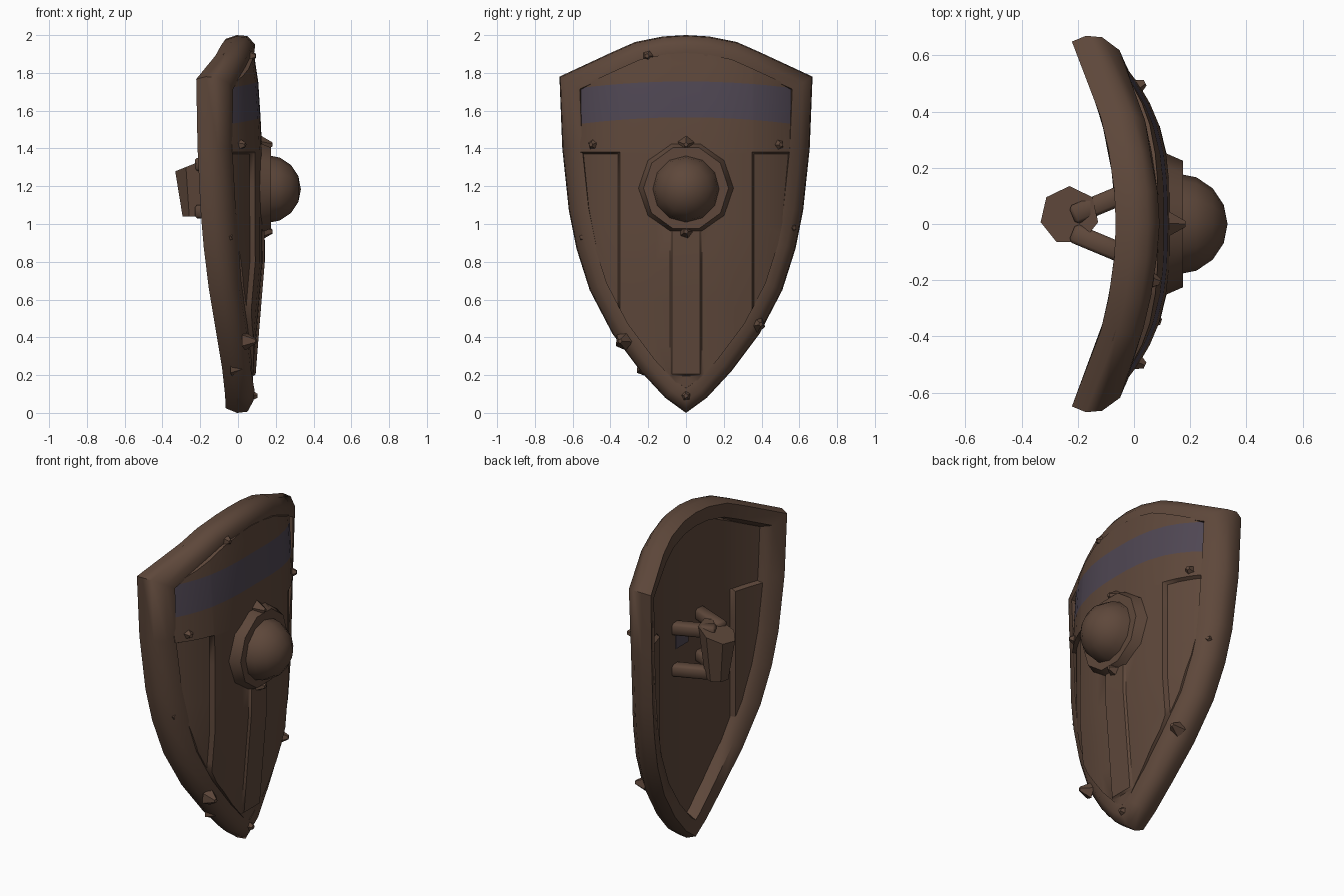
import bpy, bmesh, math, random
from mathutils import Vector, Matrix

if "Cube" in bpy.data.objects:
    bpy.data.objects.remove(bpy.data.objects["Cube"])

random.seed(4)


def material(name, rgb):
    m = bpy.data.materials.new(name)
    m.diffuse_color = (*rgb, 1)
    m.use_nodes = True
    m.node_tree.nodes["Principled BSDF"].inputs["Base Color"].default_value = m.diffuse_color
    return m


WOOD = material("dark brown wood", (0.112, 0.064, 0.043))
BAND = material("faded violet paint", (0.078, 0.062, 0.086))


def finish(name, bm, recalc=True, angle=55):
    if recalc:
        bmesh.ops.recalc_face_normals(bm, faces=bm.faces)
    me = bpy.data.meshes.new(name)
    bm.to_mesh(me)
    bm.free()
    me.materials.append(WOOD)
    me.materials.append(BAND)
    ob = bpy.data.objects.new(name, me)
    bpy.context.collection.objects.link(ob)
    bpy.ops.object.select_all(action='DESELECT')
    ob.select_set(True)
    bpy.context.view_layer.objects.active = ob
    bpy.ops.object.shade_smooth_by_angle(angle=math.radians(angle))
    return ob


# Shield outline in (y, z), counter-clockwise from the bottom tip
half = [(.11, .08), (.24, .22), (.39, .42), (.51, .65), (.58, .87), (.62, 1.07),
        (.655, 1.4), (.67, 1.78), (.39, 1.91), (.27, 1.963), (.12, 1.993)]
outline = [(0, 0)] + half + [(0, 2.0)] + [(-y, z) for y, z in reversed(half)]
N = len(outline)


def edge_normal(i):
    a, b = Vector(outline[i % N]), Vector(outline[(i + 1) % N])
    d = (b - a).normalized()
    return Vector((d.y, -d.x))


def inset(i, d):
    n0, n1 = edge_normal(i - 1), edge_normal(i)
    m = (n0 + n1).normalized()
    return Vector(outline[i]) - m * d / m.dot(n0)


def back_x(y):
    return -.065 - .37 * y * y


# Rim: a bevelled section swept around the outline
profile = [(.02, 0), (0, .06), (.005, .115), (.05, .15), (.105, .15), (.125, .06), (.10, 0)]
bm = bmesh.new()
rings = []
for i in range(N):
    ring = []
    for d, dx in profile:
        p = inset(i, d)
        j = random.uniform(-.008, .008) if d == .05 or d == .105 else 0
        ring.append(bm.verts.new((back_x(p.x) + dx + j, p.x, p.y)))
    rings.append(ring)
K = len(profile)
for i in range(N):
    a, b = rings[i], rings[(i + 1) % N]
    for k in range(K):
        bm.faces.new((a[k], b[k], b[(k + 1) % K], a[(k + 1) % K]))
finish("rim", bm)


# Board surfaces: a grid with plank steps, trimmed to the inset outline
def front_x(y, z):
    pts = [(0, .065), (.5, .105), (.8, .13), (1.4, .128), (1.75, .105), (2.1, .06)]
    x = .06
    for (z0, x0), (z1, x1) in zip(pts, pts[1:]):
        if z0 <= z <= z1:
            x = x0 + (x1 - x0) * (z - z0) / (z1 - z0)
    return x - .9 * abs(y) ** 3


def step(y, z):
    s = 0
    if abs(y) > .355 and z < 1.375:
        s -= .025
    if abs(y) < .08 and .2 < z < .99:
        s += .012
    return s


pos = [.075, .085, .16, .25, .35, .36, .43, .5, .56, .62, .7]
ys = [-y for y in reversed(pos)] + [0] + pos
zs = [-.05, .1, .195, .205, .4, .6, .8, .985, .995, 1.2, 1.37, 1.38, 1.53, 1.72, 1.85, 2.05]


def board(name, front):
    bm = bmesh.new()
    grid = []
    for z in zs:
        row = []
        for y in ys:
            arch = .035 * max(0, 1 - (y / .56) ** 2) if 1.5 < z < 1.8 else 0
            x = front_x(y, z) if front else back_x(y) + .06
            s = step(y, z) if front or abs(y) > .3 else 0
            row.append(bm.verts.new((x + s, y, z + arch)))
        grid.append(row)
    for r in range(len(zs) - 1):
        for c in range(len(ys) - 1):
            q = [grid[r][c], grid[r][c + 1], grid[r + 1][c + 1], grid[r + 1][c]]
            f = bm.faces.new(q if front else q[::-1])
            ym = (ys[c] + ys[c + 1]) / 2
            if front and zs[r] == 1.53 and abs(ym) < .56:
                f.material_index = 1
    for i in range(N):
        p, n = inset(i, .095), edge_normal(i)
        bmesh.ops.bisect_plane(bm, geom=bm.verts[:] + bm.edges[:] + bm.faces[:],
                               plane_co=(0, p.x, p.y), plane_no=(0, n.x, n.y), clear_outer=True)
    if front:  # skirt that closes the gap down into the rim
        edges = [e for e in bm.edges if e.is_boundary]
        new = bmesh.ops.extrude_edge_only(bm, edges=edges)["geom"]
        for v in (g for g in new if isinstance(g, bmesh.types.BMVert)):
            v.co.x = min(v.co.x, back_x(v.co.y) + .085)
        for f in (g for g in new if isinstance(g, bmesh.types.BMFace)):
            f.material_index = 0
            f.normal_update()
            m = f.calc_center_median()
            if f.normal.y * m.y + f.normal.z * (m.z - 1.1) < 0:
                f.normal_flip()
    finish(name, bm, recalc=False, angle=40)


board("front_board", True)
board("back_board", False)

# Boss: plate and a half dome facing +x
face_x = Matrix.Rotation(math.pi / 2, 4, 'Y')
bm = bmesh.new()
bmesh.ops.create_cone(bm, cap_ends=True, segments=10, radius1=.26, radius2=.225, depth=.08,
                      matrix=Matrix.Translation((.135, 0, 1.19)) @ face_x)
finish("boss_plate", bm)

bm = bmesh.new()
bmesh.ops.create_uvsphere(bm, u_segments=12, v_segments=8, radius=.18,
                          matrix=Matrix.Translation((.153, 0, 1.185)) @ face_x)
bmesh.ops.delete(bm, geom=[v for v in bm.verts if v.co.x < .15], context='VERTS')
for f in bm.faces:
    f.normal_update()
finish("boss_dome", bm)


# Back handle: two V-shaped brackets joined by a faceted grip
def bar(name, p, q, w, h):
    p, q = Vector(p), Vector(q)
    d = q - p
    bm = bmesh.new()
    bmesh.ops.create_cube(bm, size=1)
    bmesh.ops.scale(bm, vec=(d.length, w, h), verts=bm.verts)
    rot = Matrix.Rotation(math.atan2(d.y, d.x), 4, 'Z')
    bmesh.ops.transform(bm, matrix=Matrix.Translation((p + q) / 2) @ rot, verts=bm.verts)
    bmesh.ops.bevel(bm, geom=bm.edges[:], offset=.012, segments=1, affect='EDGES')
    finish(name, bm)


for label, z in (("upper", 1.315), ("lower", 1.065)):
    for side, s in (("left", 1), ("right", -1)):
        bar(f"{label}_bracket_{side}", (.02, s * .13, z), (-.22, s * .03, z), .07, .07)

# Grip: wider at the top, which slopes down to the back as one plane
bm = bmesh.new()
bmesh.ops.create_cone(bm, cap_ends=True, segments=7, radius1=.065, radius2=.105, depth=.32,
                      matrix=Matrix.Translation((-.23, .03, 1.20)))
for v in bm.verts:
    if v.co.z > 1.2:
        v.co.z += (v.co.x + .13) * .4
finish("grip", bm, angle=40)

# Painted patch on the back of the boards, behind the grip
bm = bmesh.new()
bmesh.ops.create_cube(bm, size=1, matrix=Matrix.Translation((-.008, .055, 1.225))
                      @ Matrix.Diagonal((.009, .12, .08, 1)))
for f in bm.faces:
    f.material_index = 1
finish("back_paint_patch", bm)

# Chipped splinters on the rim and boss plate: (x, y, z, size)
chips = [(.15, 0, 1.42, .05), (.15, 0, .96, .05), (.07, 0, .09, .05),
         (.01, .49, 1.42, .05), (.01, -.49, 1.42, .05), (-.07, .56, .98, .045),
         (.03, .385, .47, .05), (.065, -.34, .38, .05), (.0, -.225, .24, .05),
         (.055, -.2, 1.89, .06), (-.035, -.39, 1.87, .05), (-.055, -.54, .93, .045)]
for i, (x, y, z, r) in enumerate(chips):
    bm = bmesh.new()
    bmesh.ops.create_cone(bm, cap_ends=True, segments=5, radius1=r, radius2=.012, depth=r * 1.3,
                          matrix=Matrix.Translation((x, y, z)) @ Matrix.Rotation(-y * .9, 4, 'Z').inverted()
                          @ face_x @ Matrix.Rotation(random.uniform(0, 6), 4, 'Z'))
    finish(f"splinter_{i + 1}", bm, angle=60)
